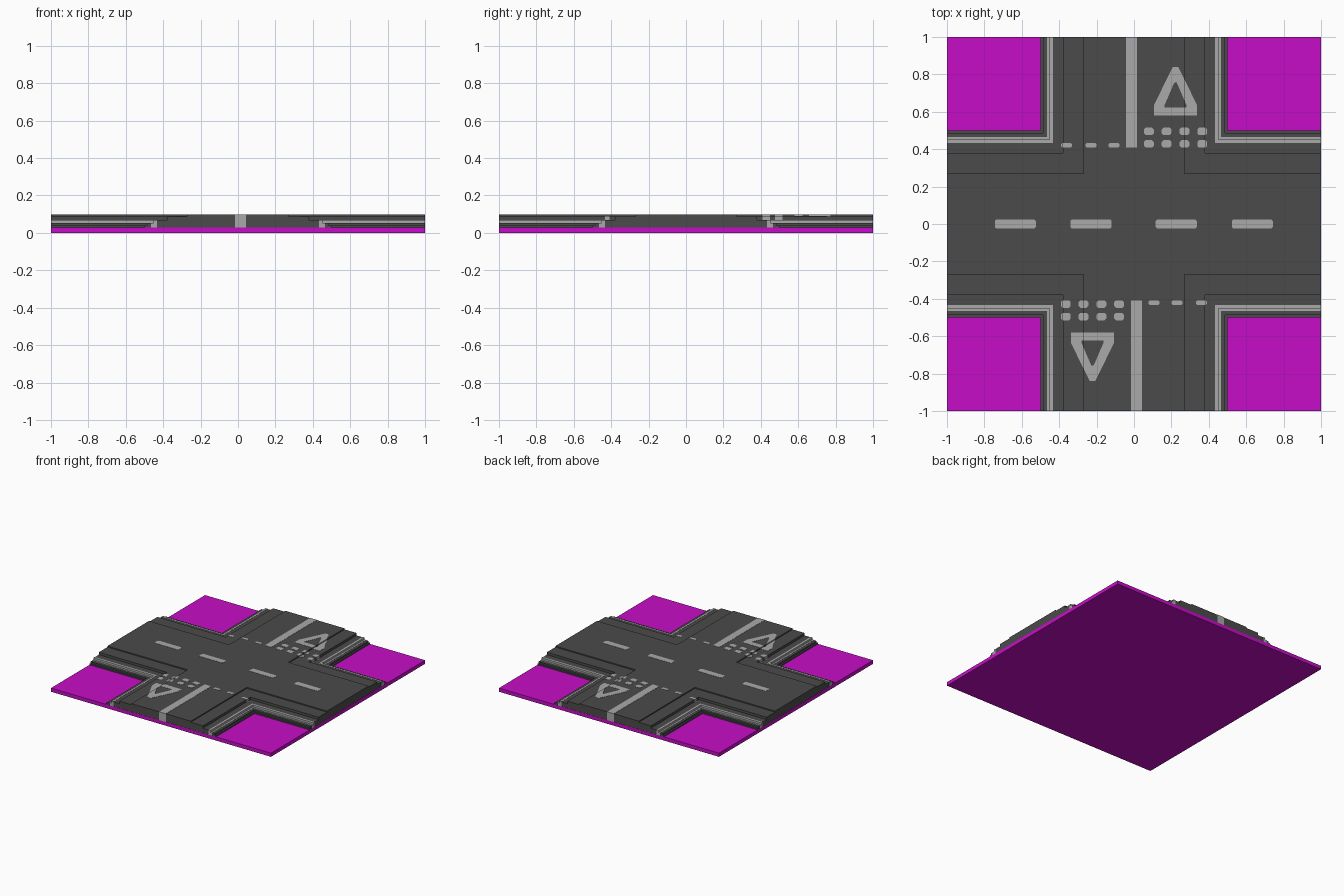
import bpy
import bmesh

if "Cube" in bpy.data.objects:
    bpy.data.objects.remove(bpy.data.objects["Cube"], do_unlink=True)


def material(name, rgb):
    m = bpy.data.materials.new(name)
    m.use_nodes = True
    m.diffuse_color = (*rgb, 1)
    bsdf = m.node_tree.nodes["Principled BSDF"]
    bsdf.inputs["Base Color"].default_value = (*rgb, 1)
    bsdf.inputs["Roughness"].default_value = 0.9
    return m


MAGENTA = material("magenta", (0.57, 0.004, 0.57))
ASPHALT = material("asphalt grey", (0.07, 0.07, 0.07))
PAINT = material("light grey paint", (0.40, 0.40, 0.40))


def finish(name, bm, mat):
    bmesh.ops.recalc_face_normals(bm, faces=bm.faces[:])
    mesh = bpy.data.meshes.new(name)
    bm.to_mesh(mesh)
    bm.free()
    mesh.materials.append(mat)
    obj = bpy.data.objects.new(name, mesh)
    bpy.context.collection.objects.link(obj)
    return obj


def boolean(obj, other, operation):
    mod = obj.modifiers.new("cut", "BOOLEAN")
    mod.operation, mod.solver, mod.object = operation, "EXACT", other
    bpy.context.view_layer.objects.active = obj
    bpy.ops.object.modifier_apply(modifier=mod.name)


def extrude(bm, faces, vec):
    res = bmesh.ops.extrude_face_region(bm, geom=faces)
    verts = [g for g in res["geom"] if isinstance(g, bmesh.types.BMVert)]
    bmesh.ops.translate(bm, verts=verts, vec=vec)


# Terrace steps of the road bank: half width and top height
STEPS = [(0.5, 0.04), (0.487, 0.052), (0.449, 0.068), (0.38, 0.088), (0.27, 0.097)]


def arm(name, mat, end, grow, along_x):
    """Stepped profile extruded the full length of the tile."""
    half, z = [], 0.02
    for w, top in STEPS:
        half += [(w + grow, z), (w + grow, top + grow)]
        z = top + grow
    profile = half + [(-x, h) for x, h in reversed(half)]
    bm = bmesh.new()
    pts = [(-end, x, h) if along_x else (x, -end, h) for x, h in profile]
    face = bm.faces.new([bm.verts.new(p) for p in pts])
    extrude(bm, [face], (2 * end, 0, 0) if along_x else (0, 2 * end, 0))
    return finish(name, bm, mat)


def crossing(name, mat, end, grow):
    """Two stepped arms merged into one cross."""
    a = arm(name, mat, end, grow, True)
    b = arm(name + "_arm", mat, end, grow, False)
    boolean(a, b, "UNION")
    bpy.data.objects.remove(b, do_unlink=True)
    return a


# Base plate
bm = bmesh.new()
bmesh.ops.create_cube(bm, size=1)
bmesh.ops.scale(bm, vec=(2, 2, 0.03), verts=bm.verts[:])
bmesh.ops.translate(bm, vec=(0, 0, 0.015), verts=bm.verts[:])
finish("base_plate", bm, MAGENTA)

# Raised road crossing, and a slightly larger shell that shapes the paint
road = crossing("road_crossing", ASPHALT, 0.9985, 0.0)
shell = crossing("paint_shell", PAINT, 1.0, 0.0015)
shell.hide_render = True

# Painted markings, drawn as flat outlines and raised into prisms
bm = bmesh.new()


def polygon(points, turn=1):
    bm.faces.new([bm.verts.new((turn * x, turn * y, 0.03)) for x, y in points])


def dash(cx, cy, w, h, turn=1, c=0.009):
    """Rectangle with clipped corners."""
    a, b = w / 2, h / 2
    pts = [(a - c, -b), (a, -b + c), (a, b - c), (a - c, b),
           (c - a, b), (-a, b - c), (-a, c - b), (c - a, -b)]
    polygon([(cx + x, cy + y) for x, y in pts], turn)


# Dashes along the main road
for x in (-0.634, -0.23, 0.226, 0.633):
    dash(x, 0, 0.22, 0.05)

# Edge lines around the four corners
I, O = 0.433, 0.465
for sx in (1, -1):
    for sy in (1, -1):
        pts = [(I, I), (1.02, I), (1.02, O), (O, O), (O, 1.02), (I, 1.02)]
        polygon([(sx * x, sy * y) for x, y in pts])

# Side road markings, the same on both arms after a half turn
OUTER = [(-.115, .58), (.115, .58), (.115, .636), (.015, .84), (-.015, .84), (-.115, .636)]
INNER = [(-.06, .624), (.06, .624), (.058, .637), (.006, .757), (-.006, .757), (-.058, .637)]
for turn in (1, -1):
    # Centre line
    polygon([(-0.044, 0.41), (0.016, 0.41), (0.016, 1.02), (-0.044, 1.02)], turn)
    # Double row of give-way blocks
    for x in (0.08, 0.174, 0.27, 0.365):
        for y in (0.495, 0.428):
            dash(x, y, 0.052, 0.04, turn)
    # Single row of short dashes
    for x in (-0.361, -0.23, -0.107):
        dash(x, 0.421, 0.058, 0.024, turn, 0.006)
    # Warning triangle ring
    rings = [[bm.verts.new((turn * (x + 0.222), turn * y, 0.03)) for x, y in ring]
             for ring in (OUTER, INNER)]
    for i in range(6):
        j = (i + 1) % 6
        bm.faces.new([rings[0][i], rings[0][j], rings[1][j], rings[1][i]])

extrude(bm, bm.faces[:], (0, 0, 0.12))
markings = finish("road_markings", bm, PAINT)

# Trim the prisms to a thin coat following the terraces
boolean(markings, shell, "INTERSECT")
boolean(markings, road, "DIFFERENCE")
bpy.data.objects.remove(shell, do_unlink=True)
